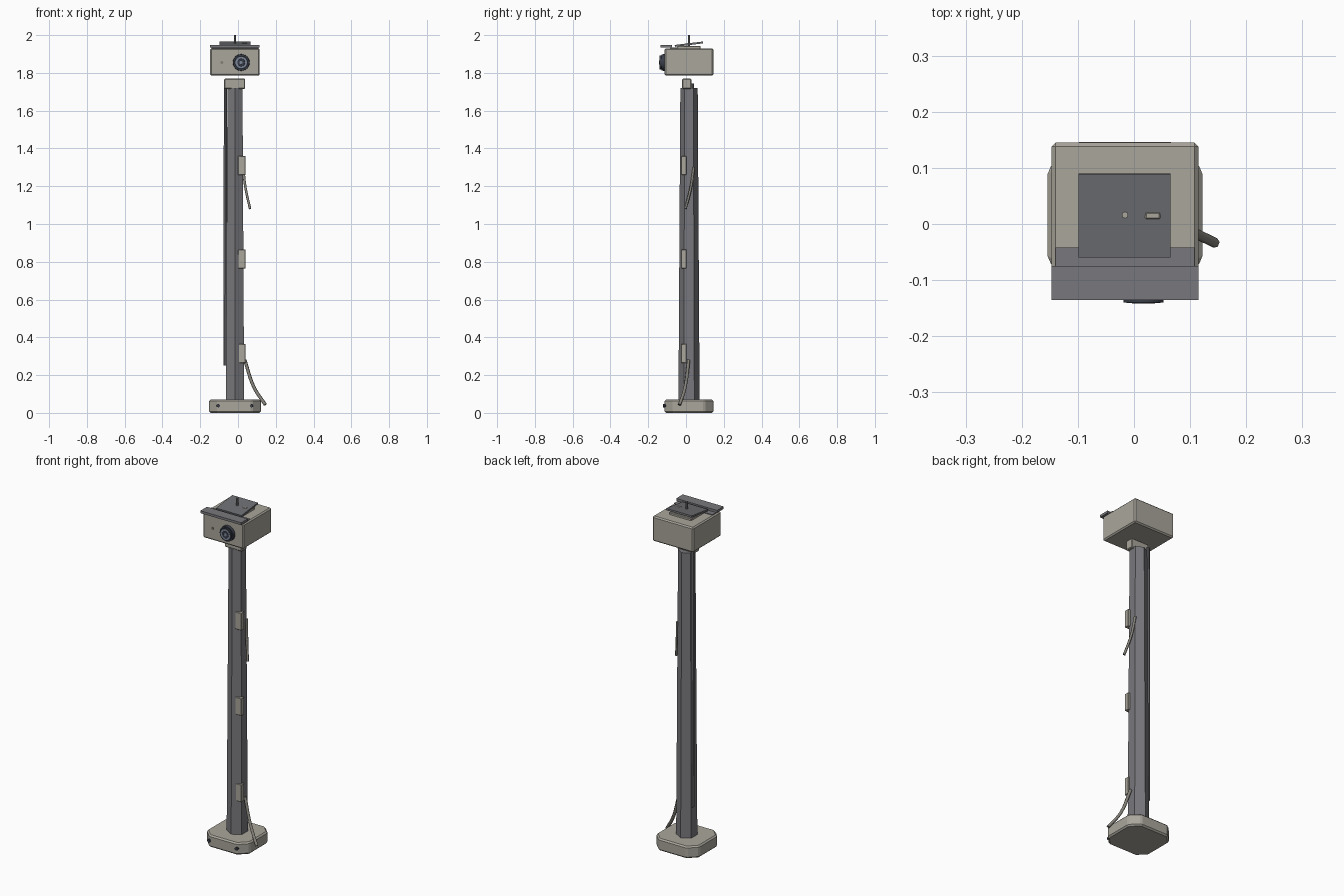
import bpy, math
from mathutils import Vector

cube = bpy.data.objects.get("Cube")
if cube:
    bpy.data.objects.remove(cube, do_unlink=True)

CX, CY = -0.016, 0.016  # axis of the post


def material(name, rgb):
    m = bpy.data.materials.new(name)
    m.use_nodes = True
    m.diffuse_color = (*rgb, 1)
    m.node_tree.nodes["Principled BSDF"].inputs["Base Color"].default_value = (*rgb, 1)
    return m


BEIGE = material("warm beige", (0.40, 0.38, 0.33))
STEEL = material("slate grey", (0.19, 0.19, 0.205))
PANEL = material("panel grey", (0.155, 0.158, 0.17))
DARK = material("dark lens", (0.04, 0.047, 0.065))
GLASS = material("blue grey glass", (0.20, 0.24, 0.32))
WIRE = material("cable taupe", (0.23, 0.22, 0.19))


def finish(obj, name, mat, bevel=0.0):
    obj.name = name
    obj.data.name = name
    obj.data.materials.append(mat)
    if bevel:
        mod = obj.modifiers.new("bevel", "BEVEL")
        mod.width = bevel
        mod.segments = 1
    return obj


def box(name, x, y, z, mat, bevel=0.0, tilt=0.0):
    mid = [sum(r) / 2 for r in (x, y, z)]
    bpy.ops.mesh.primitive_cube_add(size=1, location=mid)
    o = bpy.context.object
    size = Vector([r[1] - r[0] for r in (x, y, z)])
    for v in o.data.vertices:
        v.co *= size
    o.rotation_euler.x = tilt
    return finish(o, name, mat, bevel)


def cone(name, r1, r2, start, end, mat, sides=24, smooth=True):
    """Straight tapered cylinder between two points."""
    a, b = Vector(start), Vector(end)
    bpy.ops.mesh.primitive_cone_add(vertices=sides, radius1=r1, radius2=r2,
                                    depth=(b - a).length, location=(a + b) / 2)
    o = bpy.context.object
    o.rotation_euler = (b - a).to_track_quat("Z", "Y").to_euler()
    if smooth:
        bpy.ops.object.shade_smooth_by_angle(angle=math.radians(35))
    return finish(o, name, mat)


def cable(name, points, radius, mat):
    c = bpy.data.curves.new(name, "CURVE")
    c.dimensions = "3D"
    c.bevel_depth = radius
    c.bevel_resolution = 1
    c.use_fill_caps = True
    c.resolution_u = 6
    s = c.splines.new("BEZIER")
    s.bezier_points.add(len(points) - 1)
    for p, co in zip(s.bezier_points, points):
        p.co = co
        p.handle_left_type = p.handle_right_type = "AUTO"
    o = bpy.data.objects.new(name, c)
    bpy.context.collection.objects.link(o)
    c.materials.append(mat)


# Chamfered base slab
hx, hy, cut, height = 0.138, 0.13, 0.049, 0.07
outline = [(hx, hy - cut), (hx - cut, hy)]
outline += [(-x, y) for x, y in reversed(outline)]
outline += [(-x, -y) for x, y in outline]
n = len(outline)
verts = [(CX + x, CY + y, z) for z in (0, height) for x, y in outline]
faces = [tuple(reversed(range(n))), tuple(range(n, 2 * n))]
faces += [(i, (i + 1) % n, n + (i + 1) % n, n + i) for i in range(n)]
mesh = bpy.data.meshes.new("base")
mesh.from_pydata(verts, [], faces)
base = bpy.data.objects.new("base", mesh)
bpy.context.collection.objects.link(base)
finish(base, "base", BEIGE, 0.008)
for i, side in enumerate((-1, 1)):
    x = CX + side * 0.088
    cone("base_bolt_%d" % (i + 1), 0.009, 0.009, (x, CY - 0.12, 0.038),
         (x, CY - 0.137, 0.038), DARK, 10)

# Hexagonal post, an edge facing forward
post = cone("post", 0.056, 0.046, (CX, CY, 0.065), (CX, CY, 1.72), STEEL, 6, False)
post.rotation_euler = (0, 0, 0)
box("collar", (-0.073, 0.038), (-0.02, 0.028), (1.715, 1.77), BEIGE, 0.004)
cone("conduit", 0.009, 0.009, (-0.068, 0.034, 0.25), (-0.066, 0.034, 1.745), STEEL, 8)

# Clips on the post
for i, z in enumerate((0.265, 0.765, 1.26)):
    box("clip_%d" % (i + 1), (0.0, 0.04), (-0.026, 0.002), (z, z + 0.1), BEIGE, 0.002)

# Loose cables
cable("upper_cable", [(0.027, 0.042, 1.30), (0.04, 0.025, 1.19), (0.064, -0.003, 1.08)],
      0.007, WIRE)
cable("lower_cable", [(0.036, 0.014, 0.28), (0.085, -0.005, 0.135), (0.145, -0.034, 0.043)],
      0.009, WIRE)

# Head housing
box("housing", (-0.147, 0.115), (-0.114, 0.145), (1.785, 1.93), BEIGE, 0.007)
box("visor", (-0.147, 0.115), (-0.135, -0.075), (1.934, 1.948), STEEL)
box("visor_rear_strip", (-0.140, 0.108), (-0.085, -0.042), (1.927, 1.934), STEEL)

# Roof mount, tilted panel and mast
box("panel_mount", (-0.088, 0.054), (-0.045, 0.078), (1.925, 1.943), BEIGE, 0.003)
box("panel", (-0.099, 0.065), (-0.06, 0.09), (1.947, 1.957), PANEL, 0, math.radians(7))
box("panel_catch", (0.02, 0.047), (0.009, 0.021), (1.95, 1.959), BEIGE, 0.002)
cone("mast", 0.006, 0.006, (CX, CY, 1.94), (CX, CY, 2.0), STEEL, 10)
cone("mast_tip", 0.005, 0.005, (CX, CY, 1.999), (CX, CY, 2.0005), BEIGE, 10)

# Lens: stacked rings facing forward
LX, LZ = 0.017, 1.855
rings = [("lens_barrel", 0.045, 0.043, -0.105, -0.131, DARK),
         ("lens_rim", 0.036, 0.036, -0.130, -0.140, DARK),
         ("lens_ring", 0.030, 0.030, -0.139, -0.1408, GLASS),
         ("lens_pupil", 0.021, 0.020, -0.140, -0.1415, DARK),
         ("lens_glint", 0.010, 0.009, -0.141, -0.142, GLASS)]
for name, r1, r2, y1, y2, mat in rings:
    cone(name, r1, r2, (LX, y1, LZ), (LX, y2, LZ), mat)
cone("front_sensor", 0.008, 0.008, (-0.085, -0.11, LZ), (-0.085, -0.117, LZ), WIRE, 10)
